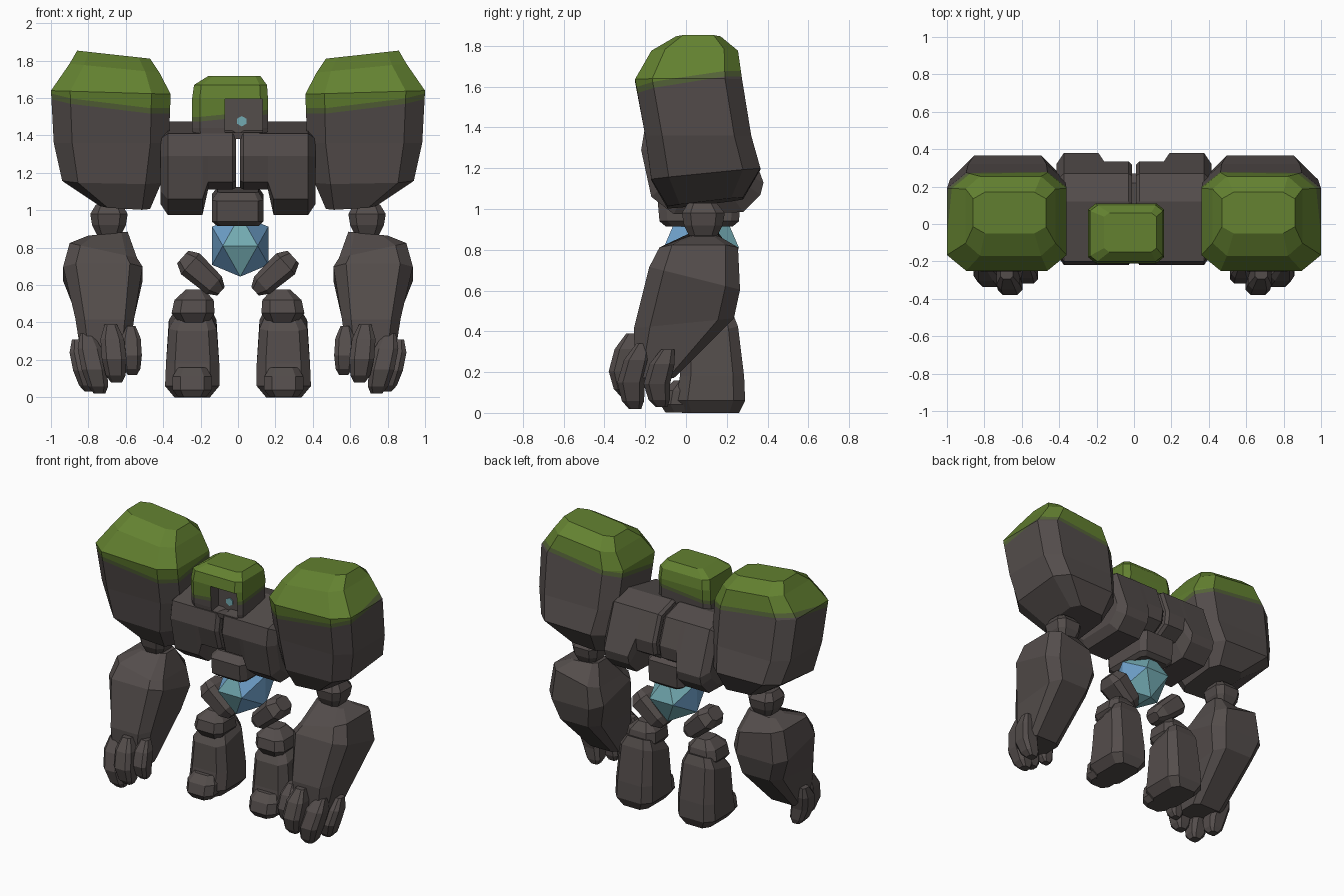
import bpy, bmesh, math
from mathutils import Vector, Matrix

if "Cube" in bpy.data.objects:
    bpy.data.objects.remove(bpy.data.objects["Cube"])


def material(name, rgb):
    m = bpy.data.materials.new(name)
    m.diffuse_color = (*rgb, 1)
    m.use_nodes = True
    m.node_tree.nodes["Principled BSDF"].inputs["Base Color"].default_value = m.diffuse_color
    return m


stone = material("stone", (0.088, 0.074, 0.071))
moss = material("moss", (0.125, 0.22, 0.03))
dark_moss = material("dark moss", (0.09, 0.125, 0.04))
blue = material("crystal blue", (0.16, 0.36, 0.60))
teal = material("crystal teal", (0.17, 0.40, 0.44))


def finish(name, bm, mats, mirror):
    bmesh.ops.recalc_face_normals(bm, faces=bm.faces)
    me = bpy.data.meshes.new(name)
    bm.to_mesh(me)
    bm.free()
    for m in mats:
        me.materials.append(m)
    ob = bpy.data.objects.new(name, me)
    bpy.context.collection.objects.link(ob)
    if mirror:
        ob.modifiers.new("mirror", 'MIRROR').use_mirror_merge = False
    return ob


def skin(rings):
    """Join equal-length loops of points into a closed solid."""
    bm = bmesh.new()
    loops = [[bm.verts.new(p) for p in r] for r in rings]
    n = len(loops[0])
    for a, b in zip(loops, loops[1:]):
        for i in range(n):
            j = (i + 1) % n
            bm.faces.new((a[i], a[j], b[j], b[i]))
    bm.faces.new(loops[0])
    bm.faces.new(loops[-1])
    return bm


def ring(x0, x1, y0, y1, z, dzx=0, dzy=0, c=0.4):
    """Rectangle with cut corners, tilted by a slope along x and y."""
    cx, cy, hx, hy = (x0 + x1) / 2, (y0 + y1) / 2, (x1 - x0) / 2, (y1 - y0) / 2
    k = 1 - c
    pts = [(1, -k), (1, k), (k, 1), (-k, 1), (-1, k), (-1, -k), (-k, -1), (k, -1)]
    return [Vector((cx + u * hx, cy + v * hy, z + dzx * u * hx + dzy * v * hy)) for u, v in pts]


def grow_moss(bm, co, slope, band):
    """Cut along a sloping plane and colour what lies above it."""
    no = Vector((-slope[0], -slope[1], 1))
    co = Vector(co)
    low = co - Vector((0, 0, band))
    for p in (co, low):
        bmesh.ops.bisect_plane(bm, geom=bm.verts[:] + bm.edges[:] + bm.faces[:],
                               plane_co=p, plane_no=no)
    for f in bm.faces:
        m = f.calc_center_median()
        f.material_index = 1 if (m - co).dot(no) > 0 else 2 if (m - low).dot(no) > 0 else 0


def stone_part(name, specs, c=0.4, mirror=True):
    return finish(name, skin([ring(*s, c=c) for s in specs]), [stone], mirror)


# Shoulder boulders with mossy tops
bm = skin([ring(*s, c=0.32) for s in [
    (0.47, 0.86, -0.05, 0.17, 1.832, 0.11),
    (0.42, 0.90, -0.17, 0.255, 1.76, 0.1),
    (0.36, 1.00, -0.25, 0.275, 1.63, 0.03),
    (0.37, 0.985, -0.20, 0.32, 1.36),
    (0.41, 0.94, -0.17, 0.365, 1.17, 0.02, 0.1),
    (0.47, 0.74, -0.09, 0.28, 1.03, 0.06, 0.12)]])
grow_moss(bm, (0.68, 0, 1.61), (0.125, 0.16), 0.03)
finish("shoulder", bm, [stone, moss, dark_moss], True)

# Chest halves: side profiles joined across x, with a longer outer lobe
inner = [(-0.22, 1.29), (-0.20, 1.41), (0.12, 1.475), (0.27, 1.43), (0.335, 1.25),
         (0.32, 1.16), (0.24, 1.11), (-0.10, 1.11), (-0.18, 1.15)]
outer = [(-0.22, 1.29), (-0.20, 1.41), (0.12, 1.475), (0.27, 1.43), (0.38, 1.13),
         (0.365, 1.07), (0.28, 0.985), (-0.06, 0.975), (-0.17, 1.06)]


def station(x, prof, s=1.0):
    return [Vector((x, 0.08 + (y - 0.08) * s, 1.27 + (z - 1.27) * s)) for y, z in prof]


finish("chest", skin([station(0.01, inner, 0.93), station(0.03, inner), station(0.16, inner),
                      station(0.19, outer), station(0.375, outer),
                      station(0.415, outer, 0.8)]), [stone], True)

# Breastbone block below the chest
stone_part("breastbone", [(-0.11, 0.11, -0.09, 0.22, 1.11, 0, 0.1),
                          (-0.14, 0.135, -0.14, 0.27, 1.07, 0, 0.1),
                          (-0.14, 0.135, -0.13, 0.26, 0.94),
                          (-0.11, 0.11, -0.10, 0.23, 0.915)], 0.2, False)

# Head: mossy block with a square eye niche
bm = skin([ring(*s, c=0.2) for s in [
    (-0.16, 0.12, -0.15, 0.06, 1.717), (-0.235, 0.155, -0.20, 0.10, 1.67),
    (-0.245, 0.16, -0.21, 0.11, 1.60), (-0.245, 0.16, -0.20, 0.10, 1.44),
    (-0.235, 0.15, -0.19, 0.09, 1.38)]])
grow_moss(bm, (0, -0.05, 1.535), (0.1, 0.1), 0.025)
head = finish("head", bm, [stone, moss, dark_moss], False)
bm = bmesh.new()
bmesh.ops.create_cube(bm, size=1, matrix=Matrix.Translation((0.03, -0.2, 1.505))
                      @ Matrix.Diagonal((0.20, 0.16, 0.18, 1)))
cutter = finish("niche_cutter", bm, [stone], False)
cutter.hide_render = True
cutter.display_type = 'WIRE'
cut = head.modifiers.new("niche", 'BOOLEAN')
cut.operation = 'DIFFERENCE'
cut.object = cutter

# Eye: thin hexagonal plate at the back of the niche
bm = bmesh.new()
bmesh.ops.create_cone(bm, cap_ends=True, segments=6, radius1=0.028, radius2=0.028, depth=0.009,
                      matrix=Matrix.Translation((0.02, -0.122, 1.476))
                      @ Matrix.Rotation(math.pi / 2, 4, 'X'))
finish("eye", bm, [teal], False)

# Crystal core: twenty-sided gem, blue flanks and teal middle and back
bm = bmesh.new()
g = (1 + 5 ** 0.5) / 2
for a in (-1, 1):
    for b in (-g, g):
        for x, y, z in ((0, a, b), (a, b, 0), (b, 0, a)):
            bm.verts.new((0.012 + x * 0.093, 0.075 + y * 0.114, 0.81 + z * 0.102))
bmesh.ops.convex_hull(bm, input=bm.verts[:])
bmesh.ops.recalc_face_normals(bm, faces=bm.faces)
for f in bm.faces:
    f.normal_update()
    n = f.normal
    f.material_index = int(abs(n.x) < 0.5 or n.y > 0.3)
finish("core", bm, [blue, teal], False)

# Elbows and forearms
stone_part("elbow", [(0.62, 0.76, 0.01, 0.15, 1.03), (0.59, 0.79, -0.02, 0.19, 0.98),
                     (0.60, 0.78, -0.01, 0.18, 0.92), (0.63, 0.75, 0.02, 0.15, 0.86)])
stone_part("forearm", [(0.59, 0.80, 0.02, 0.16, 0.875, -0.1),
                       (0.54, 0.90, -0.13, 0.255, 0.785, 0.22),
                       (0.51, 0.935, -0.18, 0.265, 0.66, 0, -0.25),
                       (0.555, 0.87, -0.255, 0.235, 0.44, 0, 0.1),
                       (0.59, 0.83, -0.25, -0.06, 0.17)], 0.32)

# Fingers: root point, tip point, thickness
fingers = [((0.855, -0.09, 0.31), (0.79, -0.12, 0.03), 0.065),
           ((0.81, -0.21, 0.34), (0.74, -0.25, 0.02), 0.068),
           ((0.68, -0.26, 0.39), (0.65, -0.29, 0.08), 0.066),
           ((0.575, -0.21, 0.38), (0.565, -0.24, 0.12), 0.055)]
for i, (a, b, r) in enumerate(fingers):
    specs = []
    for t, s, push in ((0, 0.5, 0), (0.25, 0.95, 0.02), (0.6, 1, 0.035), (0.88, 0.8, 0.015), (1, 0.45, 0)):
        p = Vector(a).lerp(Vector(b), t)
        p.y -= push
        specs.append((p.x - r * s, p.x + r * s, p.y - r * s, p.y + r * s, p.z))
    stone_part(f"finger_{i + 1}", specs)

# Thighs: slanted stones running from the hip out to the knee
bm = skin([ring(-w, w, -d, d, z) for z, w, d in
           [(-0.14, 0.03, 0.05), (-0.09, 0.062, 0.085), (0.08, 0.075, 0.1), (0.135, 0.045, 0.06)]])
bm.transform(Matrix.Translation((0.195, 0.09, 0.66)) @ Matrix.Rotation(math.radians(48), 4, 'Y'))
finish("thigh", bm, [stone], True)

# Knees, shins and toes
stone_part("knee", [(0.18, 0.28, 0.04, 0.16, 0.575), (0.13, 0.34, -0.02, 0.20, 0.52),
                    (0.125, 0.355, -0.03, 0.21, 0.45), (0.17, 0.30, 0.02, 0.16, 0.38)])
stone_part("shin", [(0.145, 0.33, 0.02, 0.23, 0.455, 0, 0.3),
                    (0.115, 0.37, -0.02, 0.255, 0.39, 0, 0.25),
                    (0.10, 0.385, -0.03, 0.285, 0.18),
                    (0.10, 0.39, -0.05, 0.29, 0.06),
                    (0.15, 0.34, -0.02, 0.26, 0.0)], 0.34)
stone_part("toe", [(0.17, 0.32, -0.06, 0.10, 0.16), (0.14, 0.35, -0.11, 0.12, 0.11),
                   (0.14, 0.35, -0.125, 0.12, 0.04), (0.17, 0.32, -0.10, 0.12, 0.001)])
